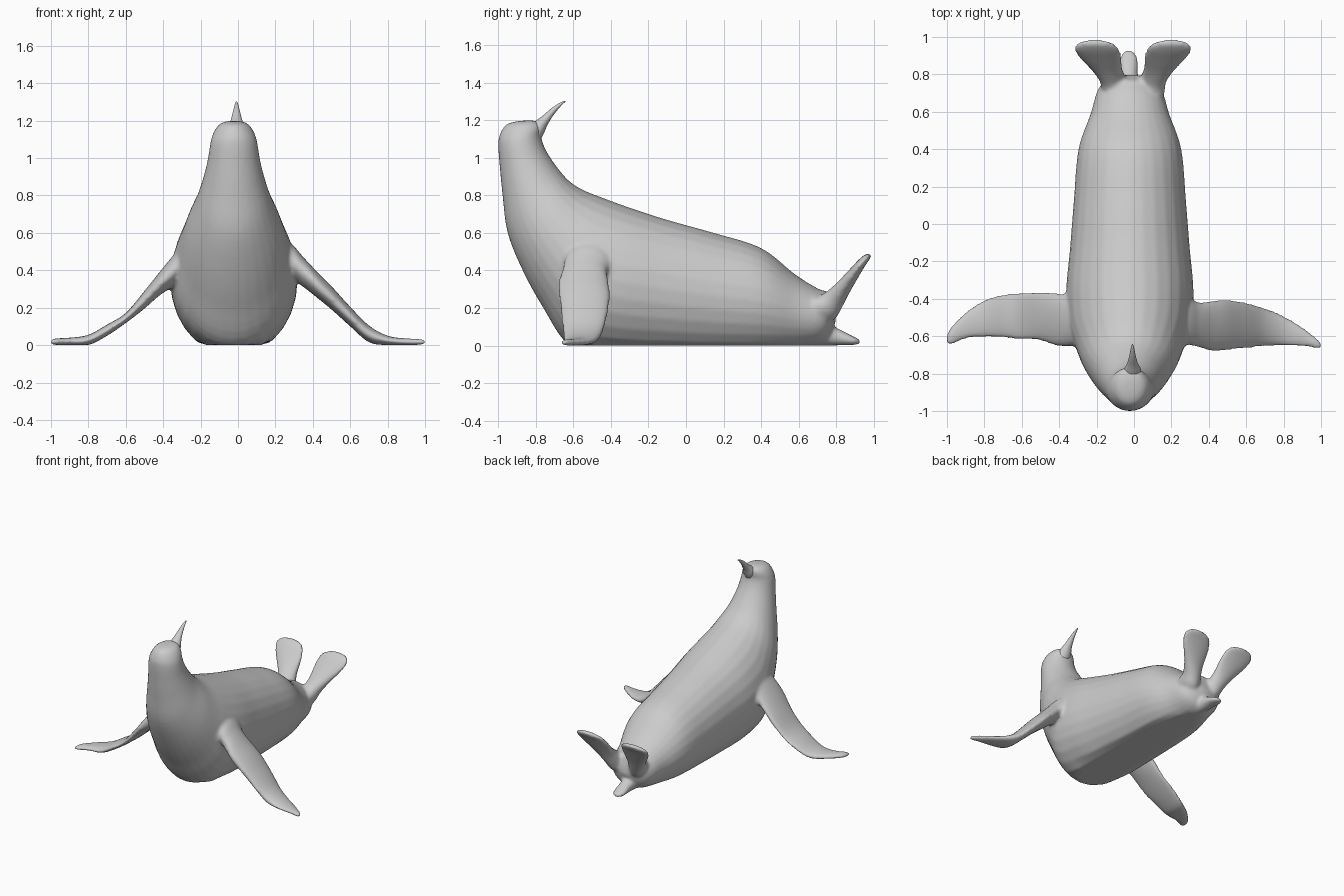
import bpy, bmesh, math
from mathutils import Vector


def smooth_path(rows, steps=5):
    """Catmull-Rom interpolation of rows of numbers."""
    out = []
    for i in range(len(rows) - 1):
        p = [rows[max(0, min(len(rows) - 1, i + k))] for k in (-1, 0, 1, 2)]
        for s in range(steps):
            t = s / steps
            out.append([0.5 * (2 * b + (c - a) * t + (2 * a - 5 * b + 4 * c - d) * t * t
                               + (3 * b - a - 3 * c + d) * t ** 3)
                        for a, b, c, d in zip(*p)])
    return out + [list(rows[-1])]


def loft(name, rows, section, sides=28):
    """Skin oval rings; section(row) gives centre and two half-axes."""
    bm = bmesh.new()
    rings = []
    for row in smooth_path(rows):
        c, u, v = (Vector(q) for q in section(row))
        ring = []
        for k in range(sides):
            a = 2 * math.pi * k / sides
            p = c + u * math.cos(a) + v * math.sin(a)
            p.z = max(p.z, 0)
            ring.append(bm.verts.new(p))
        rings.append(ring)
    for r, q in zip(rings, rings[1:]):
        for k in range(sides):
            n = (k + 1) % sides
            bm.faces.new((r[k], r[n], q[n], q[k]))
    bm.faces.new(rings[0])
    bm.faces.new(rings[-1][::-1])
    bmesh.ops.recalc_face_normals(bm, faces=bm.faces)
    for f in bm.faces:
        f.smooth = True
    me = bpy.data.meshes.new(name)
    bm.to_mesh(me)
    bm.free()
    ob = bpy.data.objects.new(name, me)
    bpy.context.collection.objects.link(ob)
    return ob


def trunk(cx):
    # row: belly y, z, back y, z, half width
    return lambda r: ((cx, (r[0] + r[2]) / 2, (r[1] + r[3]) / 2), (r[4], 0, 0),
                      (0, (r[2] - r[0]) / 2, (r[3] - r[1]) / 2))


def wing(r):
    # row: x, rear y, front y, top z, bottom z
    return ((r[0], (r[1] + r[2]) / 2, (r[3] + r[4]) / 2),
            (0, (r[1] - r[2]) / 2, 0), (0, 0, (r[3] - r[4]) / 2))


# Body, neck and head
body = loft("body", [
    (.80, .14, .79, .20, .05), (.77, .06, .76, .28, .13), (.72, .01, .70, .305, .175),
    (.60, -.02, .58, .38, .21), (.40, -.05, .40, .52, .275), (.10, -.06, .15, .60, .30),
    (-.15, -.06, -.10, .67, .32), (-.40, -.05, -.30, .735, .34), (-.62, .0, -.45, .79, .33),
    (-.76, .2, -.55, .83, .29), (-.87, .4, -.62, .875, .25), (-.95, .6, -.67, .93, .20),
    (-.977, .8, -.715, .99, .162), (-.99, .93, -.75, 1.05, .14), (-1.0, 1.06, -.77, 1.11, .125),
    (-.993, 1.12, -.765, 1.16, .107), (-.96, 1.175, -.78, 1.19, .075),
    (-.90, 1.195, -.83, 1.20, .03)], trunk(-.022))

# Front flippers, posed slightly differently
left = loft("flipper_left", [
    (.12, -.44, -.60, .58, .36), (.27, -.40, -.64, .55, .36), (.35, -.42, -.66, .47, .31),
    (.42, -.41, -.68, .395, .255), (.5, -.405, -.675, .315, .19), (.6, -.42, -.665, .205, .10),
    (.7, -.45, -.655, .105, .015), (.8, -.49, -.65, .05, 0), (.9, -.55, -.655, .036, 0),
    (.975, -.61, -.665, .034, 0), (1.003, -.64, -.662, .025, .005)], wing)
right = loft("flipper_right", [
    (-.12, -.44, -.60, .58, .36), (-.27, -.38, -.64, .56, .36), (-.35, -.375, -.655, .475, .31),
    (-.42, -.37, -.65, .39, .265), (-.5, -.36, -.625, .29, .195), (-.6, -.365, -.62, .172, .118),
    (-.7, -.375, -.61, .11, .05), (-.8, -.405, -.605, .055, 0), (-.9, -.47, -.615, .04, 0),
    (-.975, -.545, -.645, .036, 0), (-1.003, -.595, -.64, .027, .005)], wing)

# Paddle-shaped hind feet
feet = []
for side, shift, name in ((1, 0, "foot_left"), (-1, -.01, "foot_right")):
    feet.append(loft(name, [
        (.07, .66, .17, .08, .11), (.09, .72, .20, .075, .095), (.105, .775, .235, .07, .065),
        (.135, .83, .30, .083, .045), (.168, .89, .38, .113, .032), (.19, .935, .44, .122, .024),
        (.197, .962, .47, .10, .019), (.20, .977, .488, .05, .012)],
        lambda r: ((side * r[0] + shift, r[1], r[2]), (r[3], 0, 0), (0, -.85 * r[4], .53 * r[4]))))

# Short flat tail
tail = loft("tail", [
    (.62, 0, .62, .14, .09), (.72, 0, .72, .12, .062), (.80, 0, .80, .095, .05),
    (.87, .002, .87, .06, .05), (.91, .005, .91, .04, .038), (.928, .012, .928, .032, .015)],
    trunk(-.028))

# Fuse the body parts into one soft skin
with bpy.context.temp_override(active_object=body, object=body,
                               selected_editable_objects=[body, left, right, tail] + feet):
    bpy.ops.object.join()
remesh = body.modifiers.new("fuse", 'REMESH')
remesh.mode = 'VOXEL'
remesh.voxel_size = .012
remesh.use_smooth_shade = True
relax = body.modifiers.new("relax", 'SMOOTH')
relax.factor = .5
relax.iterations = 6

# Upturned pointed beak
loft("beak", [
    (-.84, 1.165, -.785, 1.08, .05), (-.80, 1.197, -.757, 1.13, .045),
    (-.762, 1.225, -.735, 1.18, .03), (-.715, 1.265, -.70, 1.235, .018),
    (-.668, 1.295, -.662, 1.28, .009), (-.643, 1.303, -.642, 1.298, .003)], trunk(-.008))
